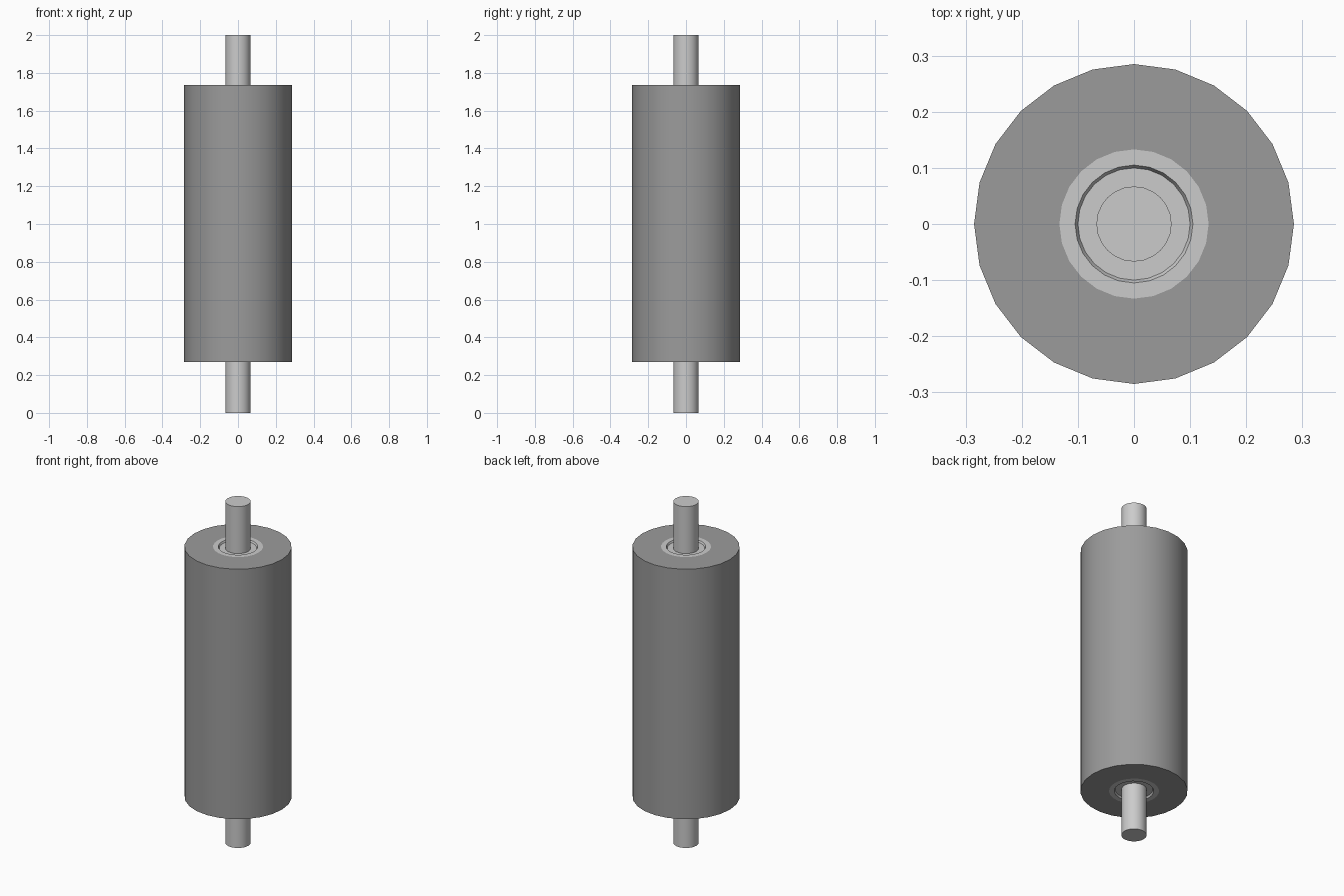
import bpy, bmesh
from math import radians, tau, sin, cos

if "Cube" in bpy.data.objects:
    bpy.data.objects.remove(bpy.data.objects["Cube"])


def lathe(name, profile, sides=24, closed=True):
    """Revolve an (r, z) profile about z; points on the axis become poles."""
    bm = bmesh.new()
    rings = []
    for r, z in profile:
        if r == 0:
            rings.append([bm.verts.new((0, 0, z))] * sides)
        else:
            rings.append([bm.verts.new((r * cos(tau * i / sides), r * sin(tau * i / sides), z))
                          for i in range(sides)])
    pairs = list(zip(rings, rings[1:]))
    if closed:
        pairs.append((rings[-1], rings[0]))
    for a, b in pairs:
        for i in range(sides):
            j = (i + 1) % sides
            bm.faces.new(list(dict.fromkeys((a[i], a[j], b[j], b[i]))))
    bmesh.ops.recalc_face_normals(bm, faces=bm.faces)
    mesh = bpy.data.meshes.new(name)
    bm.to_mesh(mesh)
    bm.free()
    ob = bpy.data.objects.new(name, mesh)
    bpy.context.collection.objects.link(ob)
    bpy.ops.object.select_all(action='DESELECT')
    ob.select_set(True)
    bpy.context.view_layer.objects.active = ob
    bpy.ops.object.shade_smooth_by_angle(angle=radians(30))
    return ob


Z0, Z1 = 0.27, 1.735      # roller ends
R_SLEEVE, R_CORE, R_SHAFT = 0.285, 0.133, 0.067
LIP, SEAL, DEPTH = 0.105, 0.10, 0.01

# Dark roller sleeve with a bore through it
sleeve = lathe("roller_sleeve", [(R_CORE, Z0), (R_SLEEVE, Z0), (R_SLEEVE, Z1), (R_CORE, Z1)])
rubber = bpy.data.materials.new("dark_rubber")
rubber.diffuse_color = (0.33, 0.33, 0.33, 1)
rubber.use_nodes = True
rubber.node_tree.nodes["Principled BSDF"].inputs["Base Color"].default_value = rubber.diffuse_color
sleeve.data.materials.append(rubber)

# Flush end bearings, with a shallow recess, joined to the protruding shaft
lathe("shaft_and_bearings", [
    (0, 0), (R_SHAFT, 0), (R_SHAFT, Z0 + DEPTH), (SEAL, Z0 + DEPTH), (LIP, Z0), (R_CORE, Z0),
    (R_CORE, Z1), (LIP, Z1), (SEAL, Z1 - DEPTH), (R_SHAFT, Z1 - DEPTH), (R_SHAFT, 2), (0, 2)],
    closed=False)
